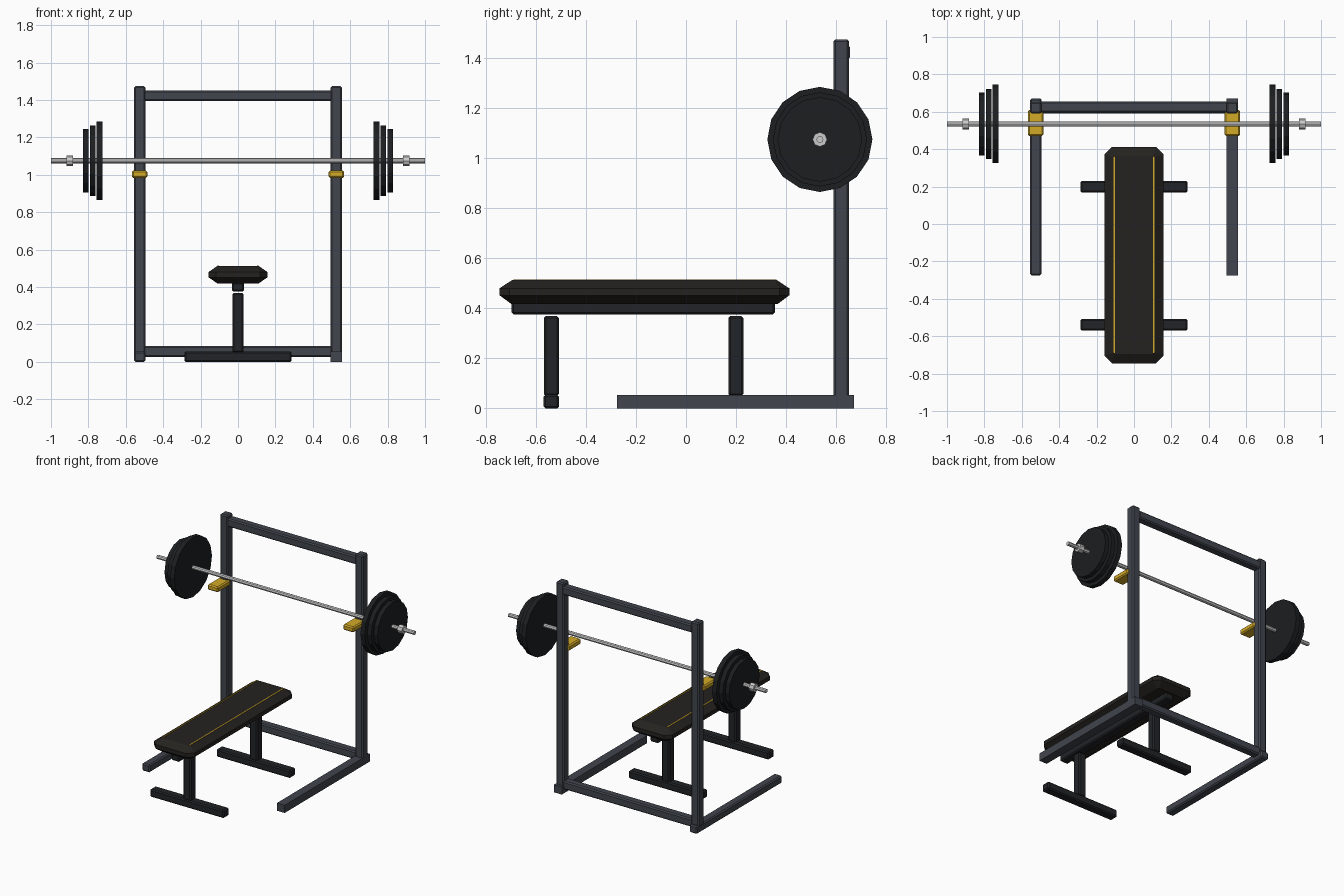
import bpy, bmesh, math

if "Cube" in bpy.data.objects:
    bpy.data.objects.remove(bpy.data.objects["Cube"])


def mat(name, r, g, b):
    m = bpy.data.materials.new(name)
    m.diffuse_color = (r, g, b, 1)
    m.use_nodes = True
    m.node_tree.nodes["Principled BSDF"].inputs["Base Color"].default_value = m.diffuse_color
    return m


RACK = mat("rack_paint", 0.052, 0.06, 0.075)
BLACK = mat("black_frame", 0.016, 0.017, 0.02)
RUBBER = mat("plate_rubber", 0.012, 0.013, 0.015)
VINYL = mat("pad_vinyl", 0.018, 0.016, 0.014)
YELLOW = mat("yellow_trim", 0.65, 0.40, 0.02)
STEEL = mat("bar_steel", 0.55, 0.56, 0.58)


def finish(bm, name, material):
    bmesh.ops.recalc_face_normals(bm, faces=bm.faces)
    me = bpy.data.meshes.new(name)
    bm.to_mesh(me)
    bm.free()
    me.materials.append(material)
    ob = bpy.data.objects.new(name, me)
    bpy.context.collection.objects.link(ob)
    return ob


def box(name, x, y, z, material, bevel=0.008):
    """Box from (min, max) ranges with a chamfered edge."""
    bm = bmesh.new()
    bmesh.ops.create_cube(bm, size=1)
    for v in bm.verts:
        v.co = [(r[0] + r[1]) / 2 + c * (r[1] - r[0]) for c, r in zip(v.co, (x, y, z))]
    if bevel:
        bmesh.ops.bevel(bm, geom=bm.edges[:], offset=bevel, segments=1, affect='EDGES')
    return finish(bm, name, material)


BAR_Y, BAR_Z = 0.535, 1.075


def disc(name, x0, x1, r, sides, material):
    """Faceted cylinder along x, on the bar axis."""
    bm = bmesh.new()
    rings = []
    for x in (x0, x1):
        rings.append([bm.verts.new((x, BAR_Y + r * math.cos(2 * math.pi * i / sides),
                                    BAR_Z + r * math.sin(2 * math.pi * i / sides)))
                      for i in range(sides)])
        bm.faces.new(rings[-1])
    for i in range(sides):
        j = (i + 1) % sides
        bm.faces.new((rings[0][i], rings[0][j], rings[1][j], rings[1][i]))
    return finish(bm, name, material)


# Rack, hooks and plates, one set per side
for side, s in (("left", -1), ("right", 1)):
    def span(a, b):
        return tuple(sorted((s * a, s * b)))
    box(side + "_base_rail", span(0.495, 0.555), (-0.275, 0.672), (0, 0.054), RACK,
        0.008 if s < 0 else 0)
    box(side + "_upright", span(0.495, 0.555), (0.59, 0.652), (0.04, 1.475), RACK)
    box(side + "_bar_hook", span(0.485, 0.568), (0.47, 0.61), (0.983, 1.022), YELLOW)
    disc(side + "_large_plate", *span(0.724, 0.757), 0.21, 16, RUBBER)
    disc(side + "_medium_plate", *span(0.762, 0.792), 0.188, 16, RUBBER)
    disc(side + "_small_plate", *span(0.798, 0.828), 0.169, 16, RUBBER)
    disc(side + "_collar", *span(0.882, 0.918), 0.029, 8, STEEL)

box("top_crossbar", (-0.505, 0.505), (0.597, 0.655), (1.395, 1.452), RACK)
box("bottom_crossbar", (-0.505, 0.505), (0.592, 0.65), (0.027, 0.085), RACK)
disc("barbell_bar", -1, 1, 0.014, 8, STEEL)

# Bench pad: chamfered rectangles stacked into a padded block
PAD_Y = -0.166
bm = bmesh.new()
loops = []
for z, hx, hy, c in ((0.418, 0.108, 0.533, 0.008), (0.452, 0.158, 0.579, 0.04),
                     (0.480, 0.158, 0.579, 0.04), (0.513, 0.110, 0.529, 0.008)):
    pts = [(hx, hy - c), (hx - c, hy), (c - hx, hy), (-hx, hy - c),
           (-hx, c - hy), (c - hx, -hy), (hx - c, -hy), (hx, c - hy)]
    loops.append([bm.verts.new((px, PAD_Y + py, z)) for px, py in pts])
bm.faces.new(loops[0])
bm.faces.new(loops[-1])
for a, b in zip(loops, loops[1:]):
    for i in range(8):
        j = (i + 1) % 8
        bm.faces.new((a[i], a[j], b[j], b[i]))
finish(bm, "bench_pad", VINYL)

# Yellow piping on the pad
for side, s in (("left", -1), ("right", 1)):
    box(side + "_pad_piping", (s * 0.105 - 0.004, s * 0.105 + 0.004),
        (-0.69, 0.362), (0.506, 0.515), YELLOW, 0)

# Bench frame
box("bench_spine", (-0.032, 0.032), (-0.698, 0.355), (0.376, 0.425), BLACK)
for end, y in (("front", -0.538), ("rear", 0.199)):
    box(end + "_bench_leg", (-0.03, 0.03), (y - 0.03, y + 0.03), (0.05, 0.369), BLACK)
    box(end + "_bench_foot", (-0.287, 0.287), (y - 0.031, y + 0.031), (0, 0.055), BLACK)
